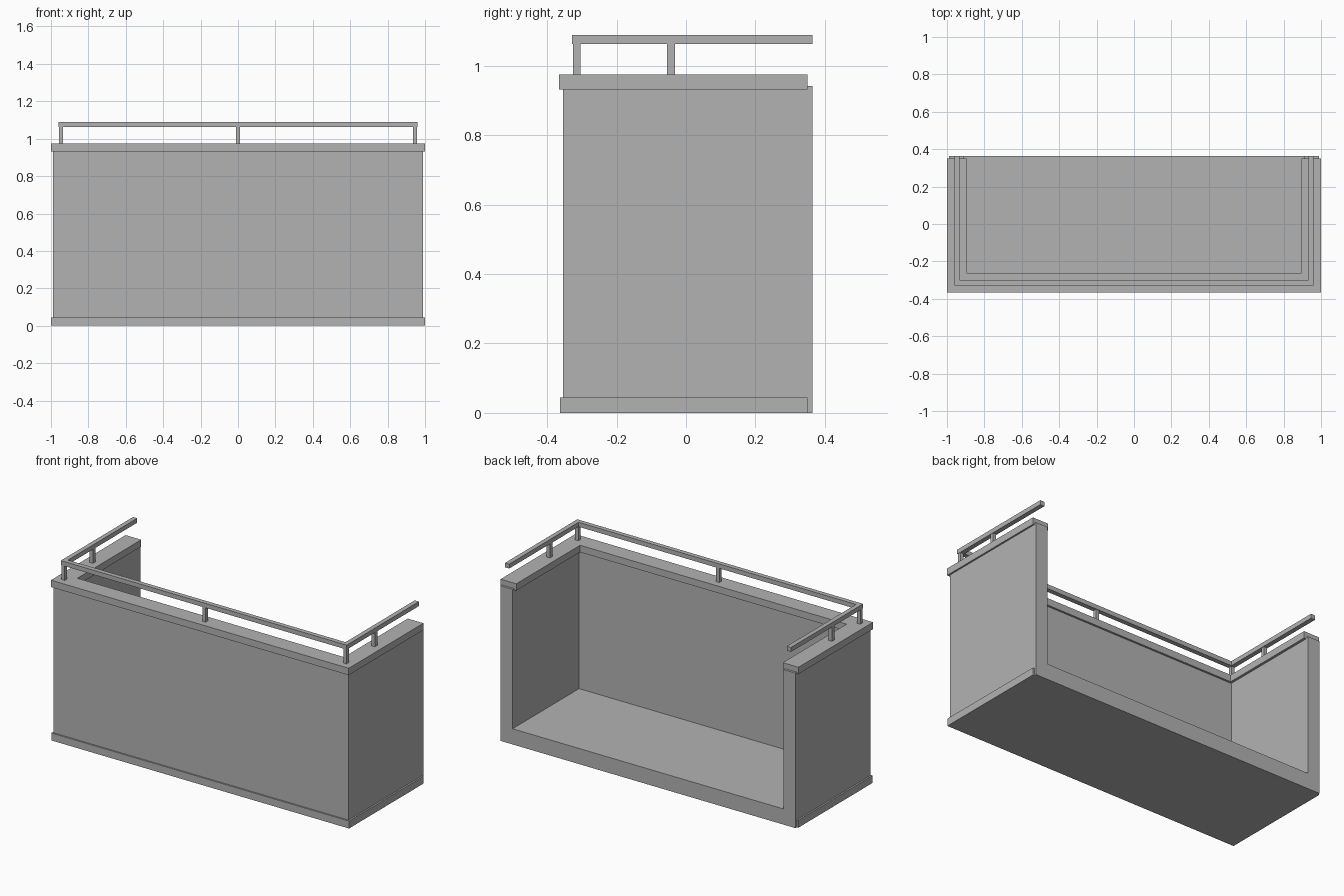
import bpy
import bmesh

if "Cube" in bpy.data.objects:
    bpy.data.objects.remove(bpy.data.objects["Cube"], do_unlink=True)

# One flat grey for the whole balcony
grey = bpy.data.materials.new("concrete_grey")
grey.use_nodes = True
colour = (0.45, 0.45, 0.45, 1)
grey.diffuse_color = colour
grey.node_tree.nodes["Principled BSDF"].inputs["Base Color"].default_value = colour


def prism(name, outline, z0, z1):
    """Extrude a flat outline from z0 up to z1."""
    bm = bmesh.new()
    base = bm.faces.new([bm.verts.new((x, y, z0)) for x, y in outline])
    top = bmesh.ops.extrude_face_region(bm, geom=[base], use_keep_orig=True)
    moved = [v for v in top["geom"] if isinstance(v, bmesh.types.BMVert)]
    bmesh.ops.translate(bm, verts=moved, vec=(0, 0, z1 - z0))
    bmesh.ops.recalc_face_normals(bm, faces=bm.faces)
    mesh = bpy.data.meshes.new(name)
    bm.to_mesh(mesh)
    bm.free()
    mesh.materials.append(grey)
    obj = bpy.data.objects.new(name, mesh)
    bpy.context.collection.objects.link(obj)
    return obj


def u_band(name, x_out, x_in, front_out, front_in, back, z0, z1):
    """U-shaped band around the front and both sides, open at the back."""
    return prism(name, [(-x_out, back), (-x_out, front_out), (x_out, front_out), (x_out, back),
                        (x_in, back), (x_in, front_in), (-x_in, front_in), (-x_in, back)], z0, z1)


def box(name, x0, x1, y0, y1, z0, z1):
    return prism(name, [(x0, y0), (x1, y0), (x1, y1), (x0, y1)], z0, z1)


# Parapet walls and floor slab
WALL_X, INNER_X = 0.99, 0.91
FRONT, INNER_FRONT, BACK = -0.354, -0.274, 0.364
FLOOR = 0.095
u_band("parapet_walls", WALL_X, INNER_X, FRONT, INNER_FRONT, BACK, FLOOR, 0.941)
box("floor_slab", -WALL_X, WALL_X, FRONT, BACK, 0, FLOOR)

# Projecting trim at the foot and coping on top
u_band("base_trim", 1.0, 0.985, -0.363, -0.35, 0.35, 0, 0.045)
u_band("coping", 1.0, 0.895, -0.366, -0.262, 0.35, 0.932, 0.974)

# Handrail and its posts
RAIL_Z = 1.062
u_band("handrail", 0.96, 0.932, -0.328, -0.3, BACK, RAIL_Z, 1.089)
posts = [("front_middle_post", 0, -0.315)]
for side, sign in (("left", 1), ("right", -1)):
    posts.append((side + "_corner_post", sign * 0.947, -0.315))
    posts.append((side + "_side_post", sign * 0.947, -0.043))
for name, x, y in posts:
    box(name, x - 0.011, x + 0.011, y - 0.011, y + 0.011, 0.972, RAIL_Z + 0.002)
